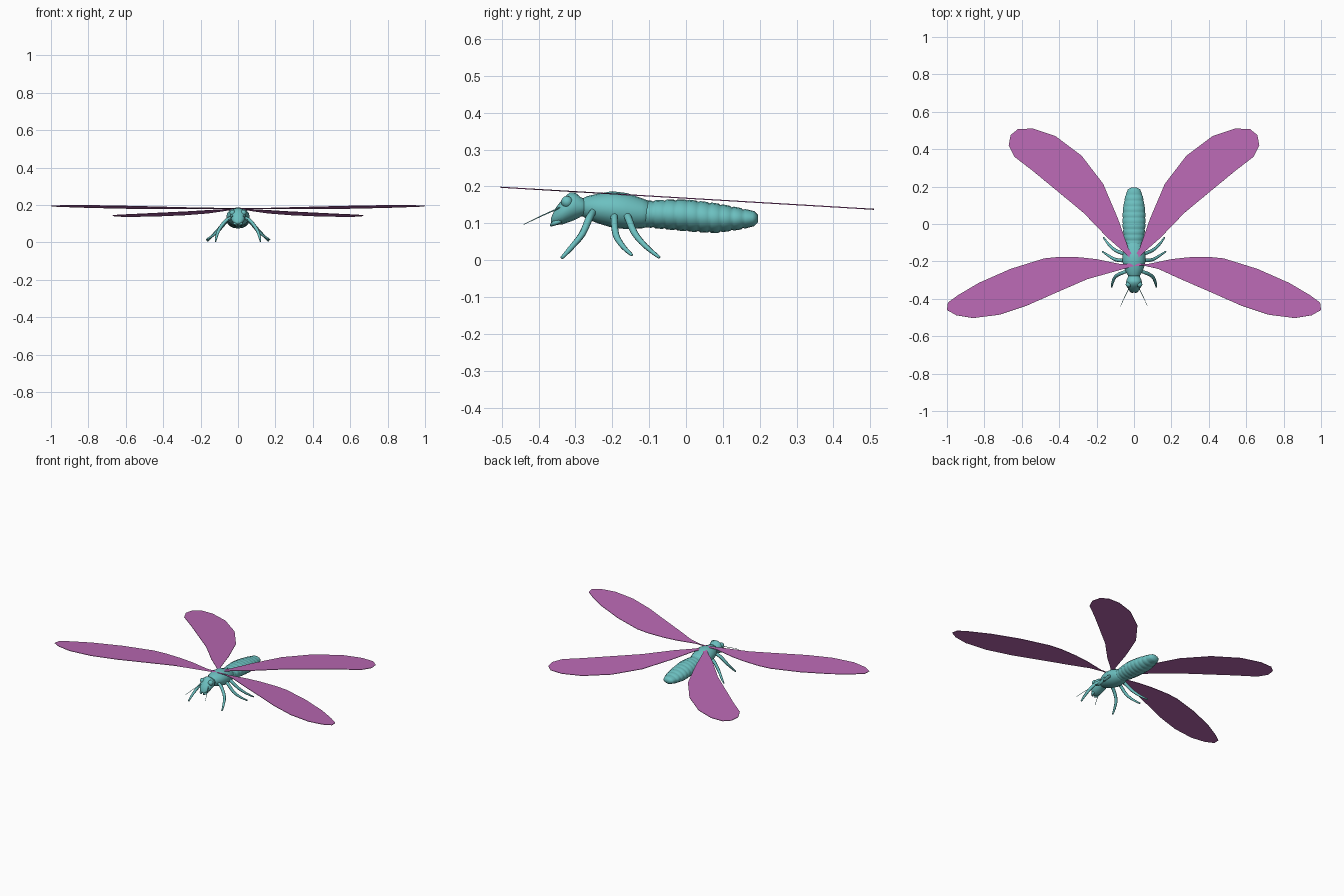
import bpy, bmesh, math
from mathutils import Vector

old = bpy.data.objects.get("Cube")
if old:
    bpy.data.objects.remove(old, do_unlink=True)


def material(name, rgb):
    m = bpy.data.materials.new(name)
    m.use_nodes = True
    m.diffuse_color = (*rgb, 1)
    m.node_tree.nodes["Principled BSDF"].inputs["Base Color"].default_value = (*rgb, 1)
    return m


TEAL = material("teal body", (0.15, 0.53, 0.53))
PINK = material("orchid wing", (0.49, 0.14, 0.45))


def finish(name, bm, mat, smooth=True):
    bmesh.ops.recalc_face_normals(bm, faces=bm.faces)
    me = bpy.data.meshes.new(name)
    bm.to_mesh(me)
    bm.free()
    me.materials.append(mat)
    for p in me.polygons:
        p.use_smooth = smooth
    ob = bpy.data.objects.new(name, me)
    bpy.context.collection.objects.link(ob)
    return ob


def skin(bm, rings):
    """Bridge matching vertex rings and cap both ends."""
    n = len(rings[0])
    for a, b in zip(rings, rings[1:]):
        for i in range(n):
            bm.faces.new((a[i], a[(i + 1) % n], b[(i + 1) % n], b[i]))
    bm.faces.new(rings[0])
    bm.faces.new(rings[-1])


def hull(name, stations, sides=16):
    """Body part lofted along y; each station is (y, bottom, top, half width)."""
    bm = bmesh.new()
    rings = []
    for y, low, high, half in stations:
        ring = []
        for i in range(sides):
            a = math.tau * i / sides
            z = (low + high) / 2 + (high - low) / 2 * math.sin(a)
            ring.append(bm.verts.new((half * math.cos(a), y, z)))
        rings.append(ring)
    skin(bm, rings)
    return finish(name, bm, TEAL)


def tube(name, points, radii, sides=8):
    """Tapered limb through smoothly interpolated points."""
    pts = [Vector(p) for p in points]
    path = []
    for i in range(len(pts) - 1):
        a, b, c, d = pts[max(i - 1, 0)], pts[i], pts[i + 1], pts[min(i + 2, len(pts) - 1)]
        for t in (0, 1 / 3, 2 / 3):
            pos = (2 * b + (c - a) * t + (2 * a - 5 * b + 4 * c - d) * t * t
                   + (3 * b - a - 3 * c + d) * t ** 3) / 2
            path.append((pos, radii[i] + (radii[i + 1] - radii[i]) * t))
    path.append((pts[-1], radii[-1]))
    bm = bmesh.new()
    rings = []
    for k, (p, r) in enumerate(path):
        along = path[min(k + 1, len(path) - 1)][0] - path[max(k - 1, 0)][0]
        u = along.cross(Vector((0.3, 0.4, 1))).normalized()
        v = along.cross(u).normalized()
        rings.append([bm.verts.new(p + r * (u * math.cos(math.tau * i / sides)
                                            + v * math.sin(math.tau * i / sides)))
                      for i in range(sides)])
    skin(bm, rings)
    return finish(name, bm, TEAL)


def wing(name, outline, side):
    """Thin flat sheet sloping gently down toward the tail."""
    bm = bmesh.new()
    bm.faces.new([bm.verts.new((side * x, y, 0.168 - 0.059 * y)) for x, y in outline])
    bmesh.ops.triangulate(bm, faces=bm.faces)
    ob = finish(name, bm, PINK, smooth=False)
    mod = ob.modifiers.new("thickness", "SOLIDIFY")
    mod.thickness = 0.003
    mod.offset = 0


# Head and thorax
hull("head", [(-0.366, 0.1, 0.115, 0.012), (-0.355, 0.095, 0.14, 0.027),
              (-0.335, 0.097, 0.166, 0.038), (-0.315, 0.104, 0.184, 0.042),
              (-0.3, 0.11, 0.183, 0.041), (-0.285, 0.118, 0.17, 0.033),
              (-0.265, 0.12, 0.165, 0.028)])
hull("thorax", [(-0.285, 0.122, 0.165, 0.025), (-0.27, 0.112, 0.173, 0.036),
                (-0.24, 0.1, 0.18, 0.051), (-0.2, 0.088, 0.187, 0.062),
                (-0.16, 0.084, 0.182, 0.06), (-0.12, 0.086, 0.168, 0.051),
                (-0.085, 0.095, 0.155, 0.04)])

# Abdomen with ringed segments
keys = [(-0.12, 0.09, 0.16, 0.045), (-0.06, 0.084, 0.164, 0.056),
        (0, 0.078, 0.165, 0.062), (0.08, 0.073, 0.155, 0.06),
        (0.15, 0.083, 0.141, 0.047), (0.185, 0.092, 0.133, 0.033)]


def girth(y):
    for a, b in zip(keys, keys[1:]):
        if y <= b[0]:
            t = (y - a[0]) / (b[0] - a[0])
            return [p + (q - p) * t for p, q in zip(a[1:], b[1:])]
    return list(keys[-1][1:])


stations = []
SEGMENTS = 10
length = keys[-1][0] - keys[0][0]
for s in range(SEGMENTS):
    for t, inset in ((0, 0.003), (0.2, 0), (0.85, 0)):
        y = keys[0][0] + length * (s + t) / SEGMENTS
        low, high, half = girth(y)
        stations.append((y, low + inset, high - inset, half - inset))
stations += [keys[-1], (0.195, 0.103, 0.123, 0.015)]
hull("abdomen", stations)

# Limb paths and wing outlines for the left side
legs = {
    "front_leg": [(0.03, -0.25, 0.135), (0.065, -0.262, 0.115), (0.1, -0.282, 0.07),
                  (0.115, -0.315, 0.03), (0.12, -0.338, 0.005)],
    "middle_leg": [(0.03, -0.19, 0.125), (0.06, -0.195, 0.115), (0.1, -0.19, 0.068),
                   (0.135, -0.17, 0.036), (0.17, -0.147, 0.014)],
    "hind_leg": [(0.03, -0.165, 0.13), (0.06, -0.157, 0.115), (0.1, -0.14, 0.074),
                 (0.135, -0.11, 0.038), (0.163, -0.072, 0.007)],
}
wings = {
    "front_wing": [(0, -0.21), (0.07, -0.215), (0.2, -0.188), (0.29, -0.178), (0.4, -0.176),
                   (0.48, -0.184), (0.66, -0.24), (0.83, -0.315), (0.94, -0.38),
                   (0.995, -0.42), (1, -0.46), (0.95, -0.488), (0.86, -0.503),
                   (0.72, -0.485), (0.57, -0.435), (0.4, -0.36), (0.25, -0.295),
                   (0.13, -0.24), (0.05, -0.222), (0, -0.225)],
    "hind_wing": [(0, -0.18), (0.03, -0.13), (0.085, 0.027), (0.165, 0.215), (0.28, 0.365),
                  (0.42, 0.47), (0.54, 0.51), (0.62, 0.508), (0.66, 0.475),
                  (0.67, 0.42), (0.64, 0.36), (0.54, 0.283), (0.41, 0.176),
                  (0.27, 0.06), (0.14, -0.075), (0.06, -0.145), (0.02, -0.185)],
}

for side, label in ((1, "left"), (-1, "right")):
    for name, path in legs.items():
        tube(f"{label}_{name}", [(side * x, y, z) for x, y, z in path],
             [0.009, 0.01, 0.009, 0.007, 0.004])
    for name, outline in wings.items():
        wing(f"{label}_{name}", outline, side)
    # Antenna and jaw
    tube(f"{label}_antenna", [(side * 0.025, -0.34, 0.143), (side * 0.05, -0.39, 0.121),
                              (side * 0.072, -0.44, 0.097)], [0.002, 0.0015, 0.001], 6)
    tube(f"{label}_jaw", [(side * 0.018, -0.34, 0.108), (side * 0.018, -0.358, 0.1),
                          (side * 0.005, -0.367, 0.094)], [0.008, 0.007, 0.003])
    # Eye bulge
    bm = bmesh.new()
    bmesh.ops.create_uvsphere(bm, u_segments=12, v_segments=8, radius=0.016)
    bmesh.ops.translate(bm, verts=bm.verts, vec=(side * 0.029, -0.323, 0.158))
    finish(f"{label}_eye", bm, TEAL)
